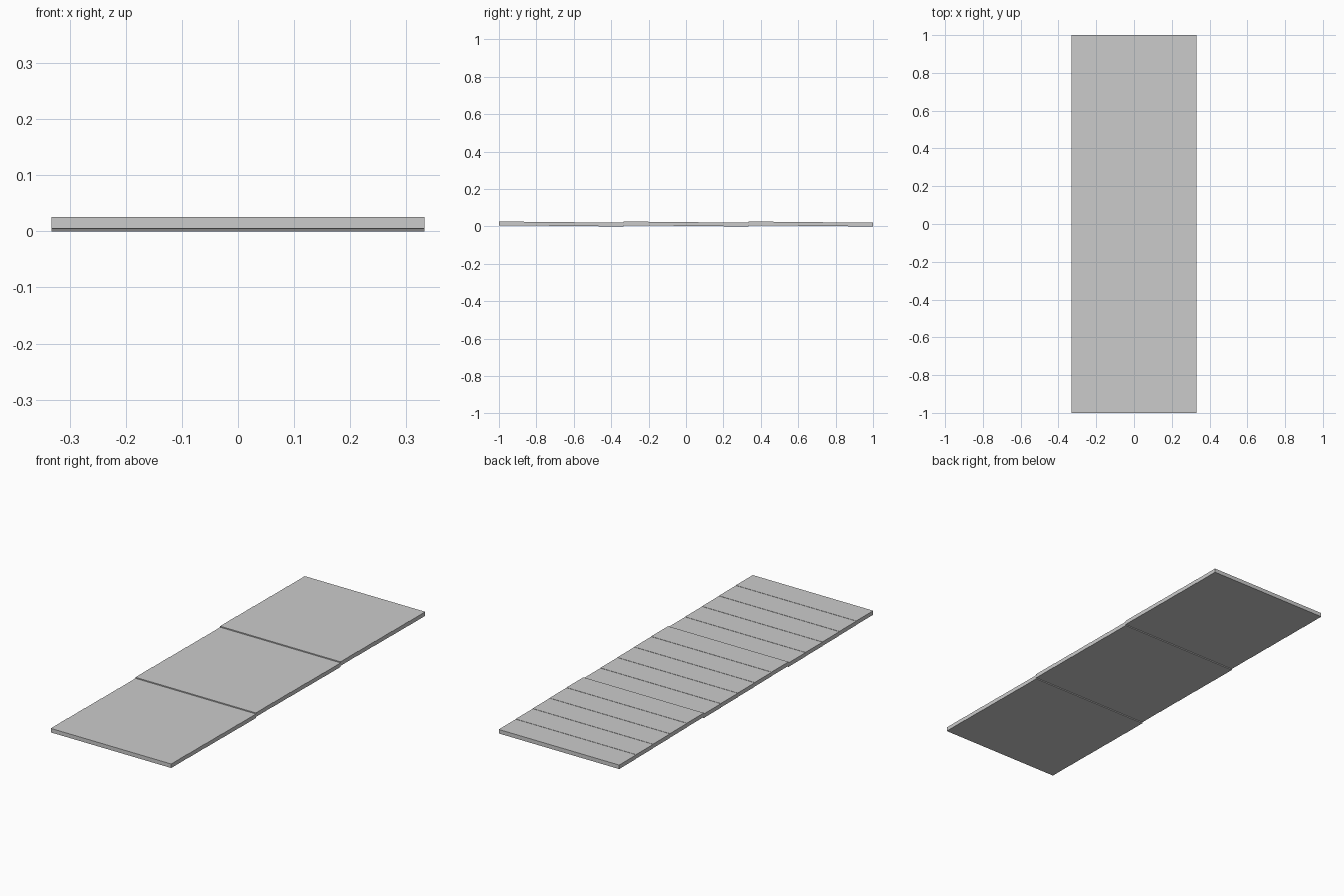
import bpy

if "Cube" in bpy.data.objects:
    bpy.data.objects.remove(bpy.data.objects["Cube"])

GROUPS, PER_GROUP = 3, 5
WIDTH, THICK = 0.664, 0.02
DEPTH = 2.0 / (GROUPS * PER_GROUP)
STEP = 0.00133


def box(name, size, centre):
    bpy.ops.mesh.primitive_cube_add(size=1, location=centre)
    ob = bpy.context.object
    ob.name = name
    ob.scale = size
    bpy.ops.object.transform_apply(location=False, rotation=False, scale=True)
    return ob


# Three runs of five planks, each run stepping down slightly towards the back
for g in range(GROUPS):
    for i in range(PER_GROUP):
        y = -1 + (g * PER_GROUP + i + 0.5) * DEPTH
        z = (PER_GROUP - 1 - i) * STEP + THICK / 2
        box(f"plank_{g + 1}_{i + 1}", (WIDTH, DEPTH, THICK), (0, y, z))
